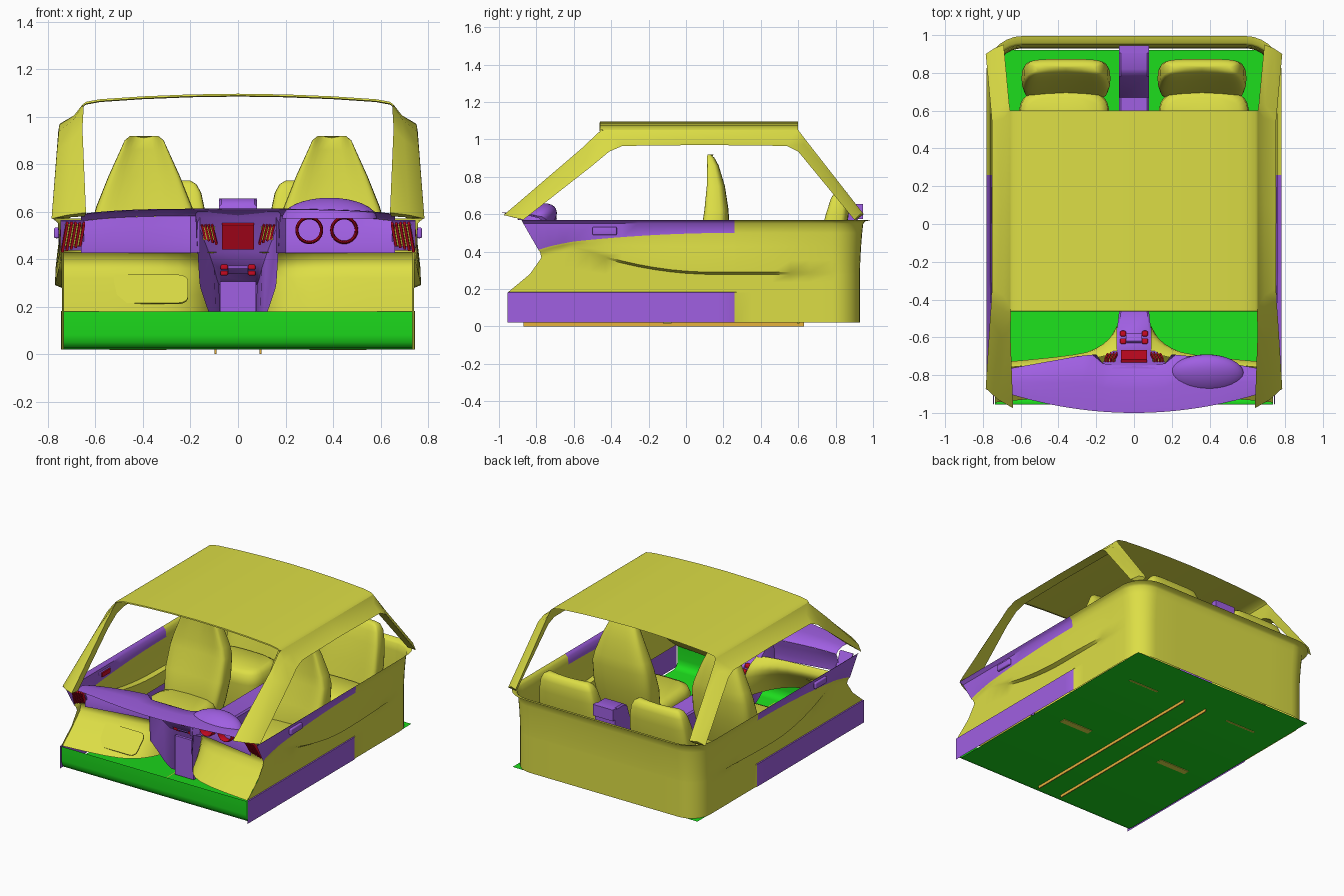
import bpy, bmesh
from math import sin, cos, pi, exp, radians
from mathutils import Matrix

cube = bpy.data.objects.get("Cube")
if cube:
    bpy.data.objects.remove(cube)


def material(name, rgb):
    m = bpy.data.materials.new(name)
    m.use_nodes = True
    m.diffuse_color = (*rgb, 1)
    m.node_tree.nodes["Principled BSDF"].inputs["Base Color"].default_value = (*rgb, 1)
    return m


YELLOW = material("yellow", (0.72, 0.73, 0.06))
PURPLE = material("purple", (0.35, 0.115, 0.76))
GREEN = material("green", (0.012, 0.72, 0.012))
RED = material("red", (0.6, 0.003, 0.016))
ORANGE = material("orange", (0.9, 0.5, 0.05))
SIDES = ((-1, "right"), (1, "left"))


def finish(name, bm, mats, angle=40):
    bmesh.ops.recalc_face_normals(bm, faces=bm.faces)
    me = bpy.data.meshes.new(name)
    bm.to_mesh(me)
    bm.free()
    ob = bpy.data.objects.new(name, me)
    bpy.context.collection.objects.link(ob)
    for m in mats:
        me.materials.append(m)
    bpy.ops.object.select_all(action="DESELECT")
    ob.select_set(True)
    bpy.context.view_layer.objects.active = ob
    bpy.ops.object.shade_smooth_by_angle(angle=radians(angle))


def sheet(name, grid, mats, rule=None, closed=False, caps=False, angle=40):
    """Skin rows of points; rule(row, face centre) picks the material."""
    bm = bmesh.new()
    rows = [[bm.verts.new(p) for p in r] for r in grid]
    n = len(rows[0])
    for i in range(len(rows) - 1):
        for j in range(n if closed else n - 1):
            k = (j + 1) % n
            f = bm.faces.new((rows[i][j], rows[i][k], rows[i + 1][k], rows[i + 1][j]))
            if rule:
                f.material_index = rule(i, f.calc_center_median())
    if caps:
        bm.faces.new(rows[0])
        bm.faces.new(rows[-1])
    finish(name, bm, mats, angle)


def box(name, loc, size, mat, tilt=0, bevel=0.0, corner=0.0, lean=0):
    """Box with optional edge bevel, or rounded corners in its xz outline."""
    bm = bmesh.new()
    bmesh.ops.create_cube(bm, size=1, matrix=Matrix.Diagonal((*size, 1)))
    edges = bm.edges[:]
    if corner:
        edges = [e for e in edges if abs(e.verts[0].co.y - e.verts[1].co.y) > size[1] / 2]
    if bevel or corner:
        bmesh.ops.bevel(bm, geom=edges, offset=bevel or corner, segments=4, affect="EDGES", profile=0.5)
    bm.transform(Matrix.Translation(loc) @ Matrix.Rotation(radians(tilt), 4, "X")
                 @ Matrix.Rotation(radians(lean), 4, "Y"))
    finish(name, bm, [mat])


def lerp(points, t):
    """Piecewise linear lookup in (t, value) pairs."""
    if t <= points[0][0]:
        return points[0][1]
    for (a, va), (b, vb) in zip(points, points[1:]):
        if t <= b:
            return va + (vb - va) * (t - a) / (b - a)
    return points[-1][1]


def pad(name, cx, sections, dish=0.0, power=0.55):
    """Upholstered loft; sections are (z, y, half width, half depth)."""
    rings = []
    for z, cy, hw, hd in sections:
        ring = []
        for k in range(32):
            c, s = cos(k * pi / 16), sin(k * pi / 16)
            x = abs(c) ** power * (1 if c > 0 else -1)
            y = abs(s) ** power * (1 if s > 0 else -1)
            hollow = dish * (1 - x * x) if s < 0 else 0
            ring.append((cx + hw * x, cy + hd * y + hollow, z))
        rings.append(ring)
    sheet(name, rings, [YELLOW], closed=True, caps=True, angle=55)


# Floor pan with upturned front lip and underside rails
floor = [(0.92, 0.02), (-0.9, 0.02), (-0.93, 0.026), (-0.95, 0.05), (-0.955, 0.08), (-0.955, 0.18)]
sheet("floor", [[(-0.735, y, z), (0.735, y, z)] for y, z in floor], [GREEN])
for s, side in SIDES:
    box(side + "_floor_strip", (s * 0.095, -0.12, 0.01), (0.007, 1.5, 0.02), ORANGE)
    for y, w in ((-0.1, 0.045), (0.6, 0.012)):
        box(side + "_floor_slot", (s * 0.42, y, 0.02), (0.24, w, 0.008), YELLOW)


# Tub wall: U-shaped path swept through height rows that follow the trim lines
def trim(y):
    return 0.5 - 0.07 * (max(0, 0.26 - y) / 1.06) ** 2


def crease(y):
    return min(0.29 + 0.14 * (max(0, 0.15 - y) / 0.75) ** 2, trim(y) - 0.03)


FRONT = [(0.18, -0.955), (0.2, -0.93), (0.30, -0.81), (0.35, -0.77), (0.4, -0.78), (0.43, -0.81), (0.57, -0.88)]
ys = [-0.95, -0.88, -0.8, -0.7] + [-0.6 + 0.086 * k for k in range(10)] + [0.26, 0.27, 0.36, 0.46, 0.56, 0.66, 0.78]
half = [(0.74, y, 1, 0) for y in ys]
half += [(0.59 + 0.15 * cos(a), 0.78 + 0.15 * sin(a), cos(a), sin(a)) for a in [k * pi / 16 for k in range(1, 9)]]
half += [(x, 0.93, 0, 1) for x in (0.4, 0.2)]
path = half + [(0, 0.93, 0, 1)] + [(-x, y, -nx, ny) for x, y, nx, ny in reversed(half)]


def wall_row(r):
    row = []
    for x, y, nx, ny in path:
        c, t = crease(y), trim(y)
        bulge = 0.03 * sin(pi * min(1, max(0, (y + 0.6) / 1.35)))
        sill = 0.006 if y < 0.265 else 0
        z, off = [(0.02, sill), (0.18, sill), (0.183, 0), ((c + 0.18) / 2, 0), (c - 0.012, 0), (c, bulge),
                  (c + (t - c) * 0.3, bulge * 0.9 + 0.002), (c + (t - c) * 0.65, bulge * 0.5 + 0.006),
                  (t, 0.012), (0.55, 0.018), (0.562, 0.03), (0.57, 0.04 + 0.025 * abs(ny))][r]
        if y < -0.6:
            y = -0.6 + (y + 0.6) * (lerp(FRONT, z) + 0.6) / -0.35
        row.append((x + nx * off, y + ny * off, z))
    return row


sheet("tub_wall", [wall_row(r) for r in range(12)], [YELLOW, PURPLE],
      lambda i, c: int(c.y < 0.26 and (i < 2 or i > 7)))

# Roof skin with a turned-down front lip
edge = [(0.655, 1.05), (0.64, 1.062), (0.58, 1.073), (0.4, 1.085), (0.2, 1.093)]
arch = [(-x, z) for x, z in edge] + [(0, 1.096)] + [(x, z) for x, z in reversed(edge)]
sheet("roof", [[(x, y, z - d) for x, z in arch] for y, d in
               ((-0.445, 0.012), (-0.462, 0.008), (-0.46, 0), (-0.2, 0), (0.1, 0), (0.4, 0), (0.6, 0))], [YELLOW])

# Roof rails running down into the pillars: outer, crown, upper inner and lower inner edges per station
stations = [
    ((0.785, -0.87, 0.57), (0.72, -0.93, 0.585), (0.64, -0.975, 0.595), (0.645, -0.9, 0.58)),
    ((0.762, -0.50, 0.86), (0.70, -0.60, 0.9), (0.655, -0.56, 0.95), (0.67, -0.52, 0.88)),
    ((0.755, -0.41, 0.935), (0.69, -0.46, 0.99), (0.65, -0.47, 1.035), (0.67, -0.42, 0.95)),
    ((0.752, -0.34, 0.965), (0.69, -0.38, 1.005), (0.655, -0.44, 1.05), (0.67, -0.34, 0.97)),
    ((0.75, 0.1, 0.97), (0.69, 0.1, 1.005), (0.655, 0.1, 1.05), (0.67, 0.1, 0.975)),
    ((0.752, 0.54, 0.965), (0.69, 0.56, 1.005), (0.655, 0.6, 1.05), (0.67, 0.54, 0.97)),
    ((0.757, 0.60, 0.935), (0.695, 0.63, 0.975), (0.66, 0.63, 1.01), (0.675, 0.6, 0.94)),
    ((0.785, 0.9, 0.57), (0.74, 0.93, 0.6), (0.69, 0.95, 0.6), (0.71, 0.91, 0.57)),
]
for s, side in SIDES:
    sheet(side + "_roof_rail", [[(s * x, y, z) for x, y, z in st] for st in stations], [YELLOW],
          closed=True, caps=True, angle=50)

# Dashboard shelf, and an instrument face each side of the centre stack
BACK = [(0, -0.75), (0.16, -0.745), (0.2, -0.69), (0.3, -0.7), (0.66, -0.765)]


def dash_column(x):
    q = (x / 0.66) ** 2
    yf, yb, top = -1.0 + 0.1 * q, lerp(BACK, abs(x)), 0.612 - 0.022 * q * q
    return [(x, yf, top - 0.005), (x, (yf + yb) / 2, top), (x, yb - 0.02, top - 0.012), (x, yb, top - 0.03),
            (x, yb - 0.01, 0.54), (x, yb - 0.03, 0.47), (x, yb - 0.03, 0.425)]


sheet("dash_shelf", [dash_column(-0.66 + 0.055 * k)[:4] for k in range(25)], [PURPLE])
LOWER = [(0.18, -0.945), (0.25, -0.86), (0.32, -0.785), (0.36, -0.745), (0.40, -0.735), (0.43, -0.765)]
for s, side in SIDES:
    sheet(side + "_dash_face", [dash_column(s * x)[3:] for x in (0.16, 0.2, 0.3, 0.4, 0.5, 0.58, 0.66)], [PURPLE])
    # Lower dash panel, flaring back along the console
    grid = []
    for x in (0.09, 0.11, 0.13, 0.16, 0.2, 0.25, 0.32, 0.42, 0.55, 0.735):
        flare = exp((0.09 - x) / 0.09)
        grid.append([(s * x, y + 0.09 * (0.735 - x) + flare * lerp([(0.18, 0.33), (0.3, 0.22), (0.43, 0.03)], z), z)
                     for z, y in LOWER])
    sheet(side + "_lower_dash", grid, [YELLOW], angle=60)
box("glove_box_lid", (-0.46, -0.808, 0.272), (0.5, 0.008, 0.17), YELLOW, tilt=-46, corner=0.04)

# Centre stack flowing into the tunnel and rear console
spine = [(-0.765, 0.6, 0.18), (-0.745, 0.575, 0.175), (-0.675, 0.43, 0.12), (-0.63, 0.37, 0.1), (-0.56, 0.33, 0.09),
         (-0.47, 0.3, 0.08), (0.67, 0.3, 0.08), (0.78, 0.63, 0.08), (0.82, 0.655, 0.08), (0.92, 0.655, 0.08)]
sheet("centre_console", [[(-w * 0.9, y, max(0.02, z - 0.3)), (-w, y, z - 0.01), (-w + 0.01, y, z),
                          (w - 0.01, y, z), (w, y, z - 0.01), (w * 0.9, y, max(0.02, z - 0.3))]
                         for y, z, w in spine], [PURPLE])
box("console_end", (0, 0.915, 0.49), (0.16, 0.01, 0.33), PURPLE)
box("tunnel_front", (0, -0.6, 0.165), (0.15, 0.02, 0.28), PURPLE)
box("console_ledge", (0, 0.925, 0.615), (0.16, 0.04, 0.08), PURPLE)
box("screen", (0, -0.708, 0.5), (0.135, 0.035, 0.115), RED, tilt=26)
box("selector_plate", (0, -0.605, 0.362), (0.085, 0.05, 0.03), PURPLE, tilt=-35, bevel=0.005)

# Vents, knobs, door pulls
for s, side in SIDES:
    for k in range(4):
        box(side + "_centre_vent_slat", (s * (0.1 + 0.015 * k), -0.712, 0.507 + 0.004 * k),
            (0.009, 0.035, 0.09 - 0.008 * k), RED, tilt=26, lean=s * 12)
    box(side + "_centre_vent_back", (s * 0.122, -0.712, 0.512), (0.05, 0.022, 0.06), YELLOW, tilt=26)
    for k in range(5):
        box(side + "_side_vent_slat", (s * (0.657 + 0.018 * k), -0.815, 0.505 - 0.003 * k),
            (0.011, 0.03, 0.105 + 0.007 * k), RED, tilt=28, lean=-s * 9)
    box(side + "_side_vent_back", (s * 0.693, -0.812, 0.5), (0.07, 0.01, 0.1), YELLOW, tilt=28)
    box(side + "_side_vent_frame", (s * 0.698, -0.8, 0.5), (0.1, 0.01, 0.14), PURPLE, tilt=28)
    for y, z in ((-0.58, 0.345), (-0.62, 0.37)):
        box(side + "_console_knob", (s * 0.058, y, z), (0.032, 0.03, 0.03), RED, bevel=0.008)
    box(side + "_door_pull", (s * 0.764, -0.435, 0.51), (0.022, 0.13, 0.045), PURPLE, bevel=0.008)
    box(side + "_door_latch", (s * 0.745, -0.435, 0.51), (0.009, 0.09, 0.03), RED)

# Instrument hood leaning back over twin dials
bm = bmesh.new()
bmesh.ops.create_uvsphere(bm, u_segments=32, v_segments=16, radius=1)
bmesh.ops.delete(bm, geom=[v for v in bm.verts if v.co.z < -0.05], context="VERTS")
for v in bm.verts:
    v.co.y += 0.45 * v.co.z
bm.transform(Matrix.Translation((0.385, -0.8, 0.57)) @ Matrix.Diagonal((0.2, 0.1, 0.088, 1)))
finish("instrument_hood", bm, [PURPLE], 60)
for x in (0.3, 0.447):
    bpy.ops.mesh.primitive_torus_add(location=(x, -0.755, 0.522), rotation=(pi / 2, 0, 0), major_radius=0.052,
                                     minor_radius=0.007, major_segments=32, minor_segments=8)
    dial = bpy.context.object
    dial.name = "dial_ring"
    dial.scale.z = 6
    dial.data.materials.append(RED)
    bpy.ops.object.shade_smooth_by_angle(angle=radians(60))

# Seats
for s, side in SIDES:
    cx = s * 0.395
    pad(side + "_front_seat_back", cx, [
        (0.14, 0.06, 0.19, 0.08), (0.25, 0.075, 0.215, 0.10), (0.4, 0.11, 0.23, 0.10), (0.55, 0.145, 0.222, 0.085),
        (0.62, 0.15, 0.202, 0.078), (0.75, 0.148, 0.15, 0.06), (0.86, 0.135, 0.1, 0.04), (0.9, 0.125, 0.082, 0.028),
        (0.918, 0.12, 0.06, 0.014)], dish=0.04)
    pad(side + "_front_seat_cushion", cx, [
        (0.05, -0.15, 0.2, 0.2), (0.12, -0.15, 0.22, 0.235), (0.22, -0.15, 0.225, 0.24), (0.26, -0.15, 0.21, 0.225),
        (0.275, -0.15, 0.17, 0.19)])
    pad(side + "_rear_seat_back", s * 0.36, [
        (0.25, 0.73, 0.22, 0.08), (0.45, 0.77, 0.235, 0.08), (0.6, 0.8, 0.222, 0.07), (0.68, 0.815, 0.205, 0.058),
        (0.715, 0.82, 0.185, 0.042), (0.73, 0.82, 0.16, 0.022)], dish=0.03, power=0.45)
    pad(side + "_rear_seat_cushion", s * 0.37, [
        (0.04, 0.56, 0.22, 0.16), (0.25, 0.54, 0.24, 0.17), (0.32, 0.54, 0.235, 0.165), (0.345, 0.54, 0.2, 0.13)])
